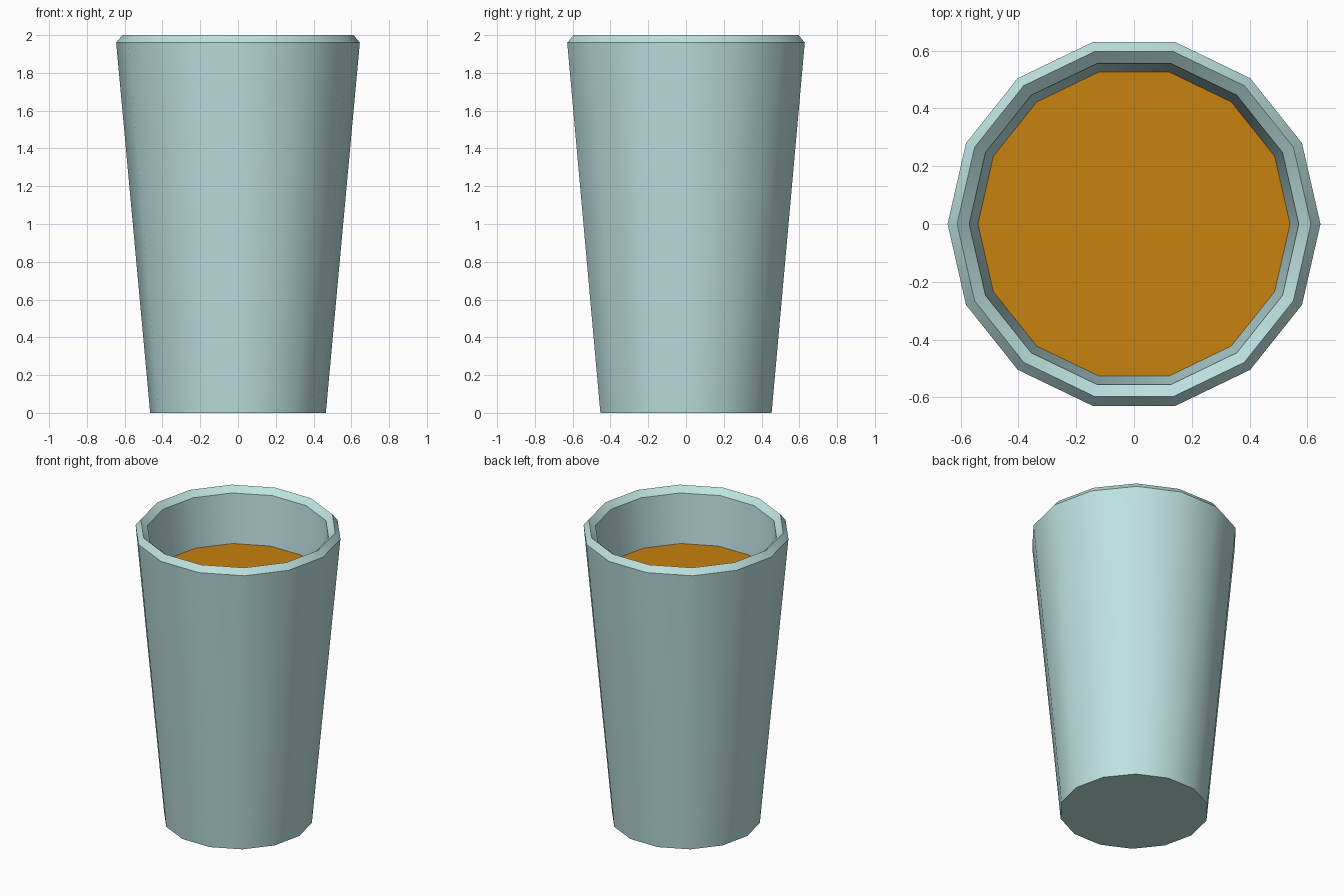
import bpy
import bmesh
from math import cos, sin, tau, radians

SIDES = 14

cube = bpy.data.objects.get("Cube")
if cube:
    bpy.data.objects.remove(cube, do_unlink=True)


def make_material(name, rgb):
    mat = bpy.data.materials.new(name)
    mat.use_nodes = True
    colour = (*rgb, 1.0)
    mat.diffuse_color = colour
    mat.node_tree.nodes["Principled BSDF"].inputs["Base Color"].default_value = colour
    return mat


def lathe(name, profile, mat):
    """Turn a (radius, height) profile about z; cap both ends."""
    bm = bmesh.new()
    rings = [[bm.verts.new((r * cos(tau * i / SIDES), r * sin(tau * i / SIDES), z))
              for i in range(SIDES)] for r, z in profile]
    for low, high in zip(rings, rings[1:]):
        for i in range(SIDES):
            j = (i + 1) % SIDES
            bm.faces.new((low[i], low[j], high[j], high[i]))
    if len(rings) > 1:
        bm.faces.new(rings[0][::-1])
    bm.faces.new(rings[-1])
    mesh = bpy.data.meshes.new(name)
    bm.to_mesh(mesh)
    bm.free()
    mesh.materials.append(mat)
    obj = bpy.data.objects.new(name, mesh)
    bpy.context.collection.objects.link(obj)
    bpy.ops.object.select_all(action='DESELECT')
    obj.select_set(True)
    bpy.context.view_layer.objects.active = obj
    bpy.ops.object.shade_smooth_by_angle(angle=radians(30))
    return obj


glass = make_material("pale teal glass", (0.515, 0.76, 0.753))
amber = make_material("amber drink", (0.57, 0.22, 0.005))

# Tapered tumbler: outer wall, bevelled rim, inner wall and floor
lathe("tumbler", [(0.465, 0.0), (0.645, 1.96), (0.612, 2.0),
                  (0.57, 1.963), (0.4, 0.08)], glass)

# Drink surface, a flat disc meeting the inner wall
lathe("drink_surface", [(0.541, 1.63)], amber)
